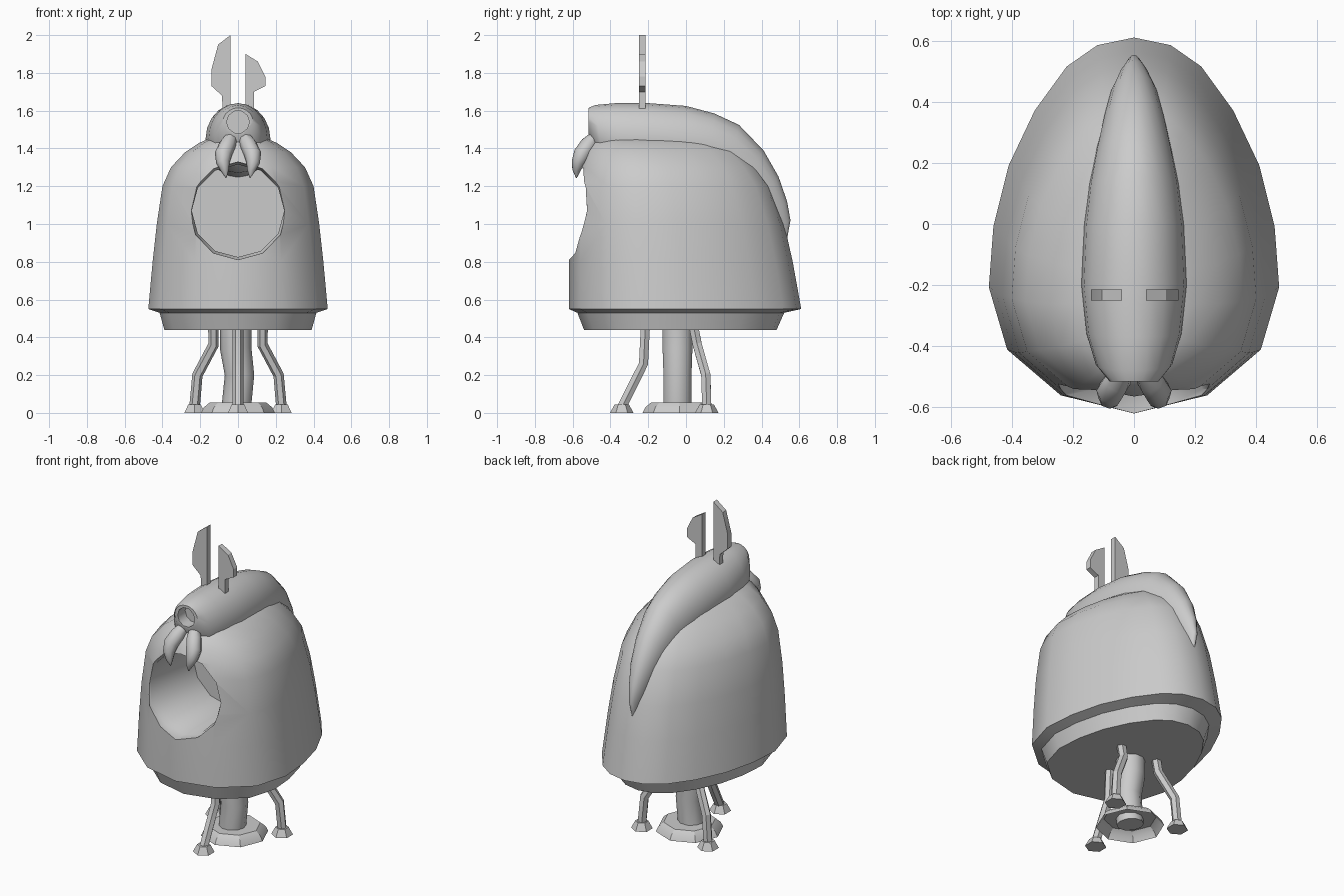
import bpy, math
from mathutils import Vector

if "Cube" in bpy.data.objects:
    bpy.data.objects.remove(bpy.data.objects["Cube"])


def make(name, verts, faces, angle=40):
    me = bpy.data.meshes.new(name)
    me.from_pydata([tuple(v) for v in verts], [], faces)
    ob = bpy.data.objects.new(name, me)
    bpy.context.collection.objects.link(ob)
    activate(ob)
    bpy.ops.object.mode_set(mode='EDIT')
    bpy.ops.mesh.select_all(action='SELECT')
    bpy.ops.mesh.normals_make_consistent(inside=False)
    bpy.ops.object.mode_set(mode='OBJECT')
    smooth(ob, angle)
    return ob


def activate(ob):
    bpy.ops.object.select_all(action='DESELECT')
    ob.select_set(True)
    bpy.context.view_layer.objects.active = ob


def smooth(ob, angle):
    activate(ob)
    bpy.ops.object.shade_smooth_by_angle(angle=math.radians(angle))


def loft(name, rings, angle=40, cap_start=True):
    n = len(rings[0])
    verts = [p for r in rings for p in r]
    faces = [(i * n + j, i * n + (j + 1) % n, (i + 1) * n + (j + 1) % n, (i + 1) * n + j)
             for i in range(len(rings) - 1) for j in range(n)]
    if cap_start:
        faces.append(tuple(range(n))[::-1])
    faces.append(tuple(range(len(verts) - n, len(verts))))
    return make(name, verts, faces, angle)


def circle(c, r, n, u, v, phase=0.0):
    return [Vector(c) + r * (math.cos(phase + 2 * math.pi * k / n) * Vector(u)
                             + math.sin(phase + 2 * math.pi * k / n) * Vector(v)) for k in range(n)]


def tube(name, path, radii, n, angle=40):
    pts = [Vector(p) for p in path]
    rings = []
    for i, p in enumerate(pts):
        t = (pts[min(i + 1, len(pts) - 1)] - pts[max(i - 1, 0)]).normalized()
        u = (Vector((1, 0, 0)) - t * t.x).normalized()
        rings.append(circle(p, radii[i], n, u, t.cross(u)))
    return loft(name, rings, angle)


def cut(ob, cutter, angle=40):
    m = ob.modifiers.new("cut", 'BOOLEAN')
    m.operation, m.solver, m.object = 'DIFFERENCE', 'EXACT', cutter
    activate(ob)
    bpy.ops.object.modifier_apply(modifier="cut")
    bpy.data.objects.remove(cutter)
    smooth(ob, angle)


X, Y, Z = (1, 0, 0), (0, 1, 0), (0, 0, 1)

# Egg-shaped body: one plan outline, resized at each height
half = [(0, .62), (.12, .595), (.22, .525), (.325, .38), (.41, .2), (.46, 0),
        (.475, -.2), (.415, -.405), (.24, -.555), (0, -.615)]
plan = half + [(-x, y) for x, y in half[-2:0:-1]]
levels = [  # height, half width, front y, back y
    (.44, .39, -.54, .48), (.53, .415, -.575, .52), (.55, .475, -.62, .61),
    (.8, .452, -.62, .565), (1.0, .43, -.615, .52), (1.2, .40, -.595, .45),
    (1.3, .355, -.575, .38), (1.38, .28, -.545, .30), (1.43, .205, -.51, .23), (1.465, .12, -.45, .14)]
body = loft("body", [[Vector((x / .475 * w, f + (y + .615) / 1.235 * (b - f), z)) for x, y in plan]
                     for z, w, f, b in levels])

# Round front opening with a thin chamfered rim
opening = loft("opening_cutter", [circle((0, y, 1.07), r, 12, X, Z)
                                  for y, r in ((-.75, .262), (-.54, .258), (-.52, .245), (-.1, .245))])
cut(body, opening)

# Crest sweeping over the top: (centre y, z), (ridge y, z), half width
sections = [((-.515, 1.54), (-.515, 1.615), .08), ((-.46, 1.47), (-.48, 1.63), .125),
            ((-.36, 1.455), (-.37, 1.64), .155), ((-.2, 1.45), (-.2, 1.64), .172),
            ((0, 1.43), (0, 1.625), .163), ((.13, 1.40), (.15, 1.585), .147),
            ((.24, 1.35), (.28, 1.525), .125), ((.34, 1.27), (.41, 1.39), .10),
            ((.42, 1.17), (.49, 1.25), .077), ((.465, 1.07), (.535, 1.12), .052),
            ((.49, .98), (.553, 1.02), .03), ((.51, .9), (.535, .92), .006)]
rings = []
for c, t, w in sections:
    C, T = Vector((0, *c)), Vector((0, *t))
    rings.append([C + Vector((w * math.cos(a), 0, 0)) + (T - C) * math.sin(a)
                  for a in (2 * math.pi * k / 20 for k in range(20))])
crest = loft("crest", rings, 45)
cut(crest, loft("socket_cutter", [circle((0, y, 1.54), .06, 10, X, Z) for y in (-.6, -.44)]), 45)

# Two hooked fangs over the opening
for s, side in ((-1, "left"), (1, "right")):
    tube("fang_" + side, [(s * .03, -.47, 1.47), (s * .055, -.515, 1.42), (s * .078, -.55, 1.37),
                          (s * .08, -.57, 1.325), (s * .07, -.58, 1.285), (s * .063, -.58, 1.245)],
         [.03, .045, .046, .036, .022, .003], 8, 45)

# Flat blade-shaped ears
ears = {"ear_left": [(-.04, 1.58), (-.04, 2.0), (-.105, 1.95), (-.14, 1.82), (-.14, 1.73), (-.085, 1.68), (-.08, 1.58)],
        "ear_right": [(.04, 1.58), (.04, 1.9), (.105, 1.86), (.145, 1.78), (.145, 1.73), (.085, 1.7), (.085, 1.58)]}
for name, pts in ears.items():
    loft(name, [[Vector((x, y, z)) for x, z in pts] for y in (-.25, -.215)], 20)

# Central column on a flared octagonal plate, open underneath
tube("column", [(-.012, -.045, .46), (-.012, -.045, .34), (.008, -.045, .2), (-.01, -.045, .02)], [.083, .083, .078, .078], 10)
loft("column_plate", [circle((0, -.035, z), r, 8, X, Y, math.pi / 8 * .0)
                      for z, r in ((0, .195), (.03, .18), (.055, .15))], 25, cap_start=False)

# Three bent legs with hexagonal feet
legs = {"front_leg": [(0, -.215, .46), (0, -.225, .26), (0, -.27, .17), (0, -.34, .03)]}
for s, side in ((-1, "left"), (1, "right")):
    legs["back_leg_" + side] = [(s * .13, .04, .46), (s * .13, .06, .36), (s * .215, .105, .2), (s * .23, .11, .03)]
for name, path in legs.items():
    tube(name, path, [.028] * 4, 6, 25)
    x, y, _ = path[-1]
    loft(name + "_foot", [circle((x, y, z), r, 6, Y, X) for z, r in ((0, .062), (.045, .038))], 25)
